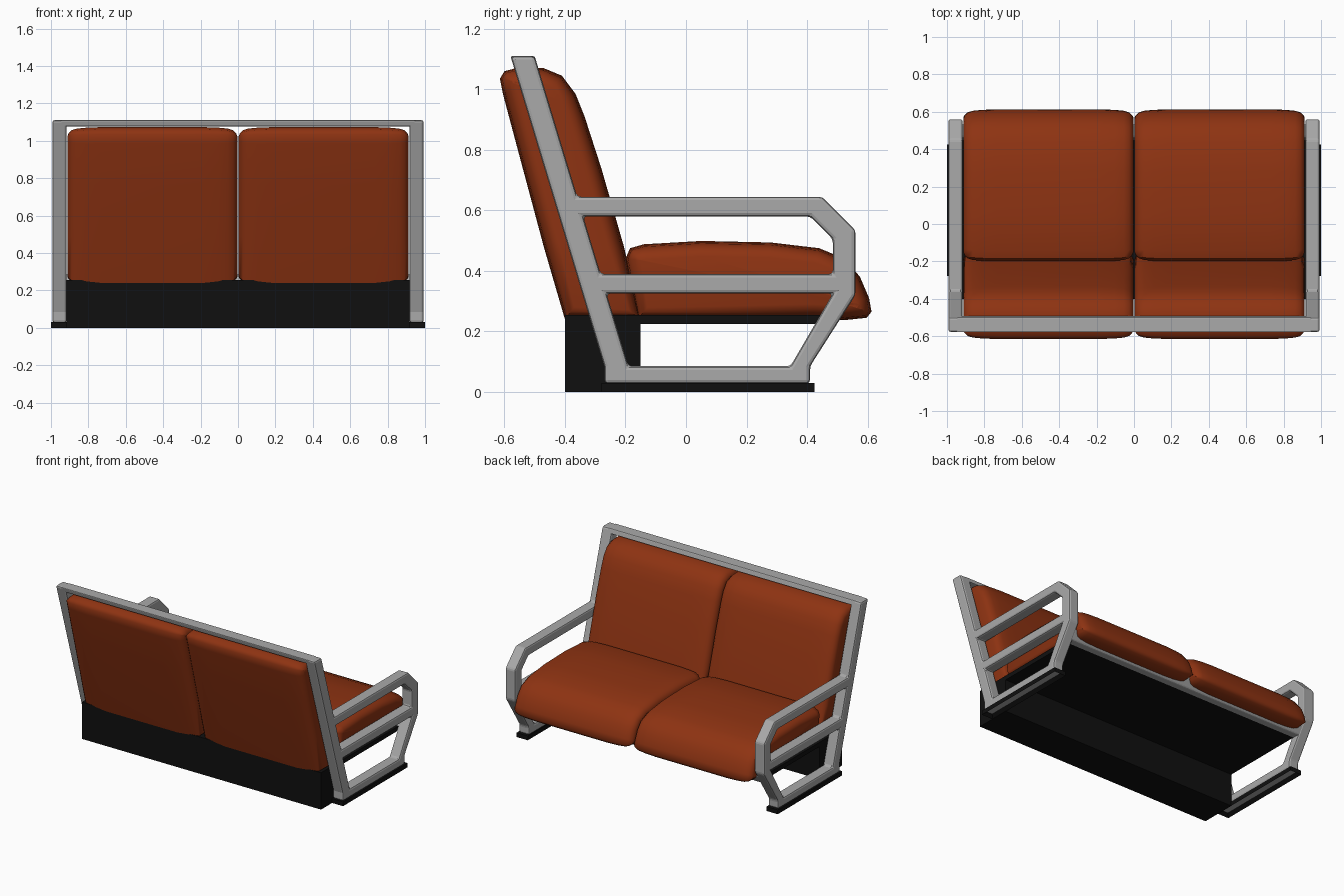
import bpy, bmesh, math
from mathutils import Vector

if "Cube" in bpy.data.objects:
    bpy.data.objects.remove(bpy.data.objects["Cube"])


def material(name, rgb):
    m = bpy.data.materials.new(name)
    m.diffuse_color = (*rgb, 1)
    m.use_nodes = True
    m.node_tree.nodes["Principled BSDF"].inputs["Base Color"].default_value = m.diffuse_color
    return m


ORANGE = material("burnt orange fabric", (0.27, 0.033, 0.006))
GREY = material("grey metal", (0.40, 0.40, 0.40))
BLACK = material("black base", (0.005, 0.005, 0.005))


def finish(bm, name, mats, bevel=0.0, segments=2, smooth=None):
    bmesh.ops.recalc_face_normals(bm, faces=bm.faces)
    me = bpy.data.meshes.new(name)
    bm.to_mesh(me)
    bm.free()
    ob = bpy.data.objects.new(name, me)
    bpy.context.collection.objects.link(ob)
    for m in mats:
        me.materials.append(m)
    if bevel:
        b = ob.modifiers.new("bevel", 'BEVEL')
        b.width, b.segments = bevel, segments
        b.limit_method, b.angle_limit = 'ANGLE', math.radians(25)
    if smooth:
        bpy.context.view_layer.objects.active = ob
        ob.select_set(True)
        bpy.ops.object.shade_smooth_by_angle(angle=math.radians(smooth))
        ob.select_set(False)
    return ob


def prism(name, polys, x0, x1, mat, bevel=0.0):
    """Extrude connected (y, z) polygons along x."""
    bm = bmesh.new()
    cache = {}
    for poly in polys:
        vs = []
        for p in poly:
            if p not in cache:
                cache[p] = bm.verts.new((x0, *p))
            vs.append(cache[p])
        bm.faces.new(vs)
    bmesh.ops.recalc_face_normals(bm, faces=bm.faces)
    ext = bmesh.ops.extrude_face_region(bm, geom=bm.faces[:], use_keep_orig=True)
    for v in ext["geom"]:
        if isinstance(v, bmesh.types.BMVert):
            v.co.x = x1
    return finish(bm, name, [mat], bevel)


def cushion(name, profile, x0, x1):
    """Loft a (y, z) profile along x, drawing it in towards both ends."""
    pts = [Vector(p) for p in profile]
    n = len(pts)
    centre = sum(pts, Vector((0, 0))) / n
    inward = []
    for i, p in enumerate(pts):
        t = (pts[(i + 1) % n] - p).normalized() + (p - pts[i - 1]).normalized()
        nrm = Vector((-t.y, t.x)).normalized()
        inward.append(nrm if nrm.dot(centre - p) > 0 else -nrm)
    steps = [(0, .05), (.006, .033), (.022, .017), (.05, .008), (.10, .003), (.18, 0)]
    sections = [(x0 + a, d) for a, d in steps] + [(x1 - a, d) for a, d in reversed(steps)]
    bm = bmesh.new()
    rings = [[bm.verts.new((x, *(p + k * d))) for p, k in zip(pts, inward)]
             for x, d in sections]
    for a, b in zip(rings, rings[1:]):
        for i in range(n):
            j = (i + 1) % n
            bm.faces.new((a[i], a[j], b[j], b[i]))
    bm.faces.new(rings[0])
    bm.faces.new(rings[-1])
    return finish(bm, name, [ORANGE], smooth=50)


# side frames: post, armrest, middle bar, leg and foot bar as one plate with holes
def post(z):
    return (-0.19 - (z - 0.085) * 0.3024, z)


i0, i1, i2, i3, i4 = (post(z) for z in (.085, .325, .39, .58, .645))
heel, toe, inner_toe = (-.27, .085), (.41, .085), (.345, .085)
arm_o, arm_i = (.45, .645), (.41, .58)
cor_o, cor_i = (.56, .535), (.485, .505)
knee_o, knee_i, mid_i = (.56, .32), (.485, .325), (.485, .39)
side = [
    [(-.58, 1.11), heel, i0, i1, i2, i3, i4, (-.50, 1.11)],
    [heel, (-.27, .028), (.41, .028), toe, inner_toe, i0],
    [i4, i3, arm_i, arm_o],
    [arm_o, arm_i, cor_i, cor_o],
    [cor_o, cor_i, mid_i, knee_i, knee_o],
    [i2, i1, knee_i, mid_i],
    [knee_o, knee_i, inner_toe, toe],
]

# cushion profiles (y, z)
back_profile = [(-.40, .24), (-.47, .48), (-.545, .76), (-.605, .985), (-.615, 1.035),
                (-.60, 1.06), (-.55, 1.073), (-.47, 1.07), (-.41, 1.045), (-.365, .985),
                (-.335, .91), (-.28, .74), (-.205, .48), (-.15, .24)]
seat_profile = [(-.16, .24), (-.20, .44), (-.185, .475), (-.14, .488), (.05, .499),
                (.28, .494), (.44, .475), (.525, .44), (.575, .38), (.605, .31),
                (.613, .265), (.597, .245), (.52, .237), (.42, .24)]

for label, s in (("right", 1), ("left", -1)):
    prism(label + "_side_frame", side, .916 * s, .993 * s, GREY, .012)

    # foot: black channel showing the metal bar underneath
    bm = bmesh.new()
    bmesh.ops.create_cube(bm, size=1)
    for v in bm.verts:
        v.co = (s * .957 + v.co.x * .086, .073 + v.co.y * .704, .015 + v.co.z * .03)
    bm.normal_update()
    under = min(bm.faces, key=lambda f: f.normal.z)
    bmesh.ops.inset_region(bm, faces=[under], thickness=.03)
    under.material_index = 1
    for v in under.verts:
        v.co.z += .02
    finish(bm, label + "_foot", [BLACK, GREY])

    a, b = sorted((.004 * s, .912 * s))
    cushion(label + "_back_cushion", back_profile, a, b)
    cushion(label + "_seat_cushion", seat_profile, a, b)

# cross rails
prism("top_rail", [[(-.58, 1.11), (-.57, 1.077), (-.49, 1.077), (-.50, 1.11)]],
      -.95, .95, GREY, .006)
prism("front_rail", [[(.430, .225), (.497, .225), (.535, .285), (.465, .285)]],
      -.94, .94, GREY, .008)

# black base box and seat plate
prism("base_box", [[(-.40, 0), (-.15, 0), (-.15, .255), (-.40, .255)]], -.916, .916, BLACK)
prism("seat_plate", [[(-.15, .225), (.45, .225), (.45, .255), (-.15, .255)]], -.916, .916, BLACK)
